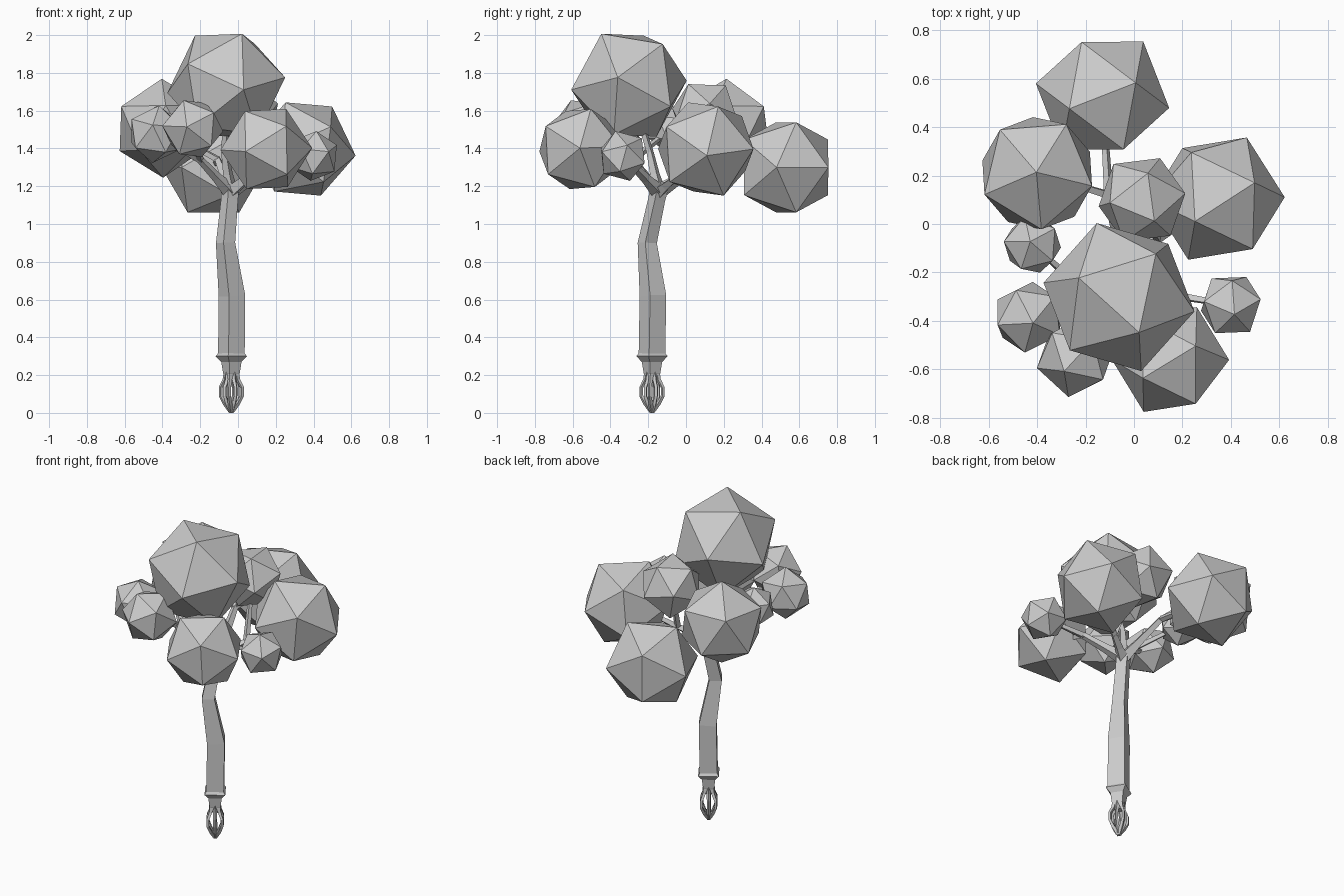
import bpy, bmesh, math
from mathutils import Vector, Matrix

if "Cube" in bpy.data.objects:
    bpy.data.objects.remove(bpy.data.objects["Cube"])

grey = bpy.data.materials.new("plain_grey")
grey.diffuse_color = (0.6, 0.6, 0.6, 1)
grey.use_nodes = True
grey.node_tree.nodes["Principled BSDF"].inputs["Base Color"].default_value = grey.diffuse_color


def finish(bm, name):
    bmesh.ops.recalc_face_normals(bm, faces=bm.faces)
    me = bpy.data.meshes.new(name)
    bm.to_mesh(me)
    bm.free()
    me.materials.append(grey)
    ob = bpy.data.objects.new(name, me)
    bpy.context.collection.objects.link(ob)
    return ob


def add_tube(bm, pts, radii, turn=-12.0):
    """Four-sided tapered tube along a path."""
    pts = [Vector(p) for p in pts]
    rings = []
    for i, p in enumerate(pts):
        t = (pts[min(i + 1, len(pts) - 1)] - pts[max(i - 1, 0)]).normalized()
        q = Vector((0, 0, 1)).rotation_difference(t)
        ring = []
        for k in range(4):
            a = math.radians(turn + 90 * k)
            ring.append(bm.verts.new(p + q @ Vector((math.cos(a), math.sin(a), 0)) * radii[i]))
        rings.append(ring)
    for r0, r1 in zip(rings, rings[1:]):
        for k in range(4):
            bm.faces.new((r0[k], r0[(k + 1) % 4], r1[(k + 1) % 4], r1[k]))
    bm.faces.new(rings[0])
    bm.faces.new(rings[-1])


def frame(a, b):
    """Axes from two neighbouring corner directions."""
    x = (a.normalized() + b.normalized()).normalized()
    y = (a - b)
    y = (y - x * y.dot(x)).normalized()
    z = x.cross(y)
    return Matrix((x, y, z)).transposed()


def leaf_clump(name, centre, r, v1, v2):
    """Icosahedron turned so that two neighbouring corners point along v1 and v2."""
    bm = bmesh.new()
    bmesh.ops.create_icosphere(bm, subdivisions=1, radius=r)
    bm.verts.ensure_lookup_table()
    p = bm.verts[0]
    q = bm.edges[:] and p.link_edges[0].other_vert(p)
    m = frame(Vector(v1), Vector(v2)) @ frame(p.co.copy(), q.co.copy()).transposed()
    bmesh.ops.transform(bm, matrix=Matrix.Translation(centre) @ m.to_4x4(), verts=bm.verts)
    finish(bm, name)


# leaf clumps: centre, radius, two corner directions
clumps = {
    "leaves_back": ((-.13, .53, 1.30), .28, (.277, -.043, 0), (.175, .22, 0)),
    "leaves_left": ((-.40, .21, 1.507), .262, (-.01, .02, 1), (.46, .77, .447)),
    "leaves_centre": ((.033, .10, 1.58), .19, (.05, -.1, .15), (.02, .12, .14)),
    "leaves_right": ((.345, .105, 1.397), .28, (.277, .005, -.035), (.125, .262, 0)),
    "leaves_top": ((-.062, -.302, 1.735), .32, (.084, -.145, .265), (-.165, .08, .255)),
    "leaves_front": ((.15, -.56, 1.397), .243, (-45, 0, -2), (-20, -10, -38)),
    "leaves_small_right": ((.40, -.335, 1.36), .138, (.1, -.3, 1), (1, .2, .45)),
    "leaves_small_left": ((-.42, -.085, 1.50), .128, (-.1, .1, 1), (-.9, .1, .4)),
    "leaves_front_left": ((-.435, -.385, 1.475), .155, (-.1, -.9, .3), (-.8, -.2, .5)),
    "leaves_front_small": ((-.24, -.55, 1.505), .168, (-.2, -1, .1), (-.3, -.4, .9)),
}
for name, (c, r, a, b) in clumps.items():
    leaf_clump(name, c, r, a, b)

# trunk with a flared collar near the foot
bm = bmesh.new()
add_tube(bm,
         [(-.035, -.18, .17), (-.035, -.18, .21), (-.035, -.18, .27), (-.035, -.18, .30),
          (-.035, -.18, .315), (-.032, -.175, .62), (-.066, -.205, .90),
          (-.045, -.155, 1.13), (-.04, -.14, 1.20)],
         [.03, .045, .055, .085, .072, .072, .052, .046, .05])
finish(bm, "trunk")

# open root cage: looping thin strands, four wide and four narrow
bm = bmesh.new()
for k in range(8):
    a = math.radians(-12 + 45 * k)
    wide = 1.0 if k % 2 == 0 else 0.72
    path = [(.006, .014), (.035, .05), (.058, .09), (.058, .135), (.036, .175), (.028, .215)]
    pts = [(-.035 + math.cos(a) * r * wide, -.18 + math.sin(a) * r * wide, z) for r, z in path]
    add_tube(bm, pts, [.014, .012, .010, .010, .012, .014], math.degrees(a))
add_tube(bm, [(-.035, -.18, 0), (-.035, -.18, .02), (-.035, -.18, .035)], [.012, .026, .012])
finish(bm, "root_cage")

# branches: each fork leads to its own clumps
top = (-.04, -.145, 1.17)
forks = [
    ((-.105, .12, 1.34), ("leaves_back", "leaves_left")),
    ((-.20, -.28, 1.34), ("leaves_small_left", "leaves_front_left", "leaves_front_small")),
    ((.14, -.29, 1.32), ("leaves_small_right", "leaves_front")),
    ((-.07, -.19, 1.38), ("leaves_top",)),
    ((.10, -.06, 1.24), ("leaves_right", "leaves_centre")),
]
bm = bmesh.new()
for fork, ends in forks:
    mid = Vector(top).lerp(Vector(fork), .45)
    add_tube(bm, [top, mid, fork], [.042, .027, .02], 20)
    for e in ends:
        add_tube(bm, [fork, Vector(fork).lerp(Vector(clumps[e][0]), .85)], [.02, .013], 20)
finish(bm, "branches")
